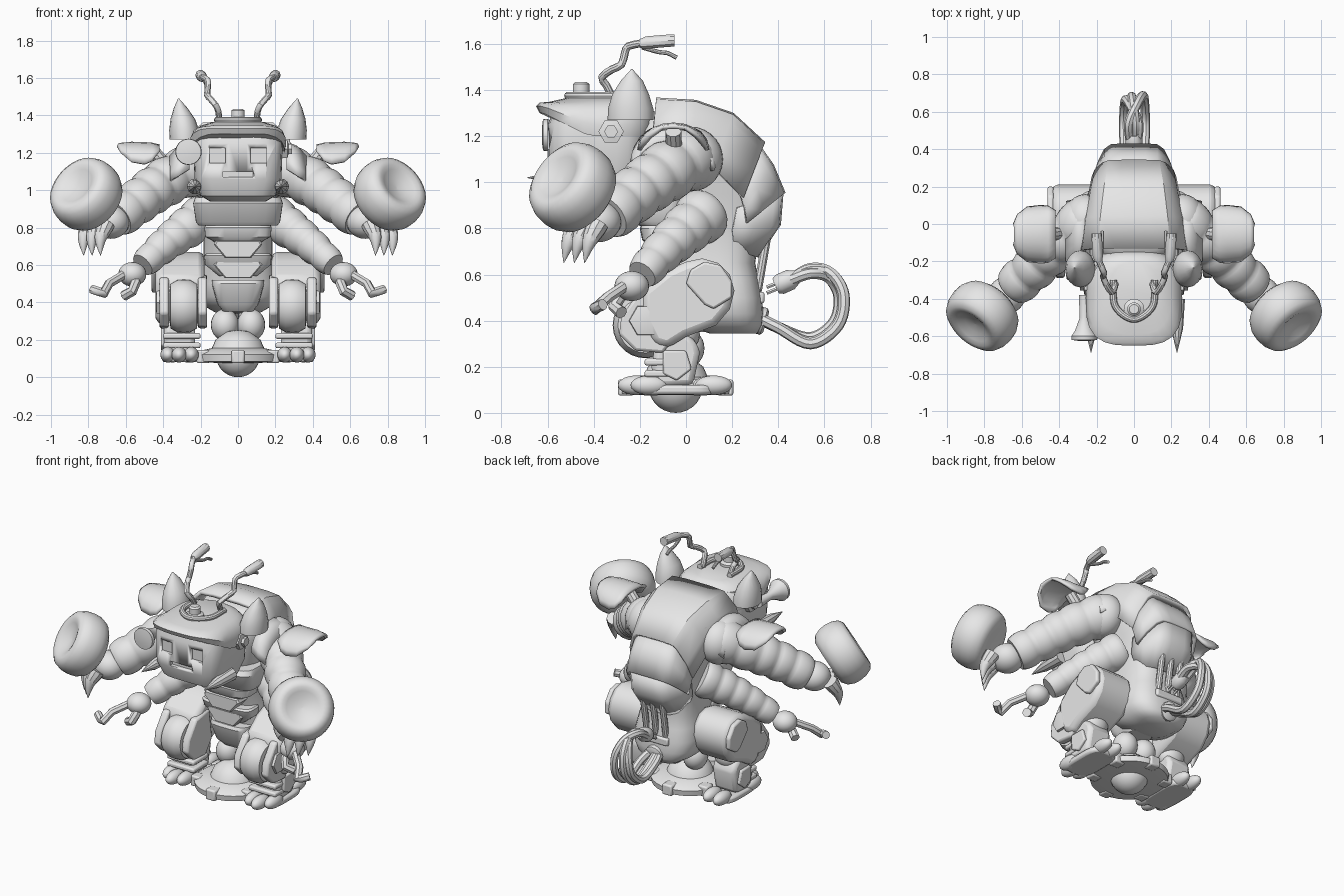
import bpy, bmesh, math
from mathutils import Vector as V

if "Cube" in bpy.data.objects:
    bpy.data.objects.remove(bpy.data.objects["Cube"])

grey = bpy.data.materials.new("light_grey")
grey.diffuse_color = (0.8, 0.8, 0.8, 1)
grey.use_nodes = True
grey.node_tree.nodes["Principled BSDF"].inputs["Base Color"].default_value = grey.diffuse_color


def make(name, bm, mirror=False, angle=35, bevel=0, thick=0):
    bmesh.ops.recalc_face_normals(bm, faces=bm.faces)
    me = bpy.data.meshes.new(name)
    bm.to_mesh(me)
    bm.free()
    me.shade_smooth()
    me.set_sharp_from_angle(angle=math.radians(angle))
    me.materials.append(grey)
    ob = bpy.data.objects.new(name, me)
    bpy.context.collection.objects.link(ob)
    if thick:
        m = ob.modifiers.new("thickness", 'SOLIDIFY')
        m.thickness, m.offset = thick, 0
    if bevel:
        m = ob.modifiers.new("rounding", 'BEVEL')
        m.width, m.segments = bevel, 2
    if mirror:
        m = ob.modifiers.new("mirror", 'MIRROR')
        m.use_mirror_merge = False
    return ob


def loft(name, rings, closed=True, **kw):
    bm = bmesh.new()
    rows = [[bm.verts.new(p) for p in r] for r in rings]
    n = len(rows[0])
    for a, b in zip(rows, rows[1:]):
        for i in range(n if closed else n - 1):
            bm.faces.new((a[i], a[(i + 1) % n], b[(i + 1) % n], b[i]))
    if closed:
        bm.faces.new(rows[0])
        bm.faces.new(rows[-1])
    return make(name, bm, **kw)


def circle(c, q, r, n, sx=1, sy=1):
    return [V(c) + q @ V((r * sx * math.cos(2 * math.pi * i / n), r * sy * math.sin(2 * math.pi * i / n), 0))
            for i in range(n)]


def lathe(name, c, axis, prof, n=28, **kw):
    q = V(axis).to_track_quat('Z', 'Y')
    return loft(name, [circle(V(c) + q @ V((0, 0, h)), q, max(r, .001), n) for r, h in prof], **kw)


def smooth(pts, k=6):
    p = [V(a) for a in pts]
    p = [2 * p[0] - p[1]] + p + [2 * p[-1] - p[-2]]
    out = []
    for i in range(1, len(p) - 2):
        a, b, c, d = p[i - 1:i + 3]
        for j in range(k):
            t = j / k
            out.append(.5 * (2 * b + (c - a) * t + (2 * a - 5 * b + 4 * c - d) * t * t
                             + (3 * b - a - 3 * c + d) * t ** 3))
    return out + [p[-2]]


def sweep(name, pts, radius, n=10, **kw):
    pts = [V(p) for p in pts]
    last, q, rings = None, None, []
    for i, p in enumerate(pts):
        t = (pts[min(i + 1, len(pts) - 1)] - pts[max(i - 1, 0)]).normalized()
        q = t.to_track_quat('Z', 'Y') if q is None else last.rotation_difference(t) @ q
        last = t
        r = radius(i / (len(pts) - 1)) if callable(radius) else radius
        rings.append(circle(p, q, r, n))
    return loft(name, rings, **kw)


def ball(name, c, s, **kw):
    bm = bmesh.new()
    bmesh.ops.create_uvsphere(bm, u_segments=24, v_segments=14, radius=1)
    for v in bm.verts:
        v.co = V(c) + V([a * b for a, b in zip(v.co, s)])
    return make(name, bm, **kw)


def prism(name, x0, x1, yz, **kw):
    return loft(name, [[(x, y, z) for y, z in yz] for x in (x0, x1)], **kw)


def box(name, c, s, **kw):
    y, z = s[1] / 2, s[2] / 2
    return prism(name, c[0] - s[0] / 2, c[0] + s[0] / 2,
                 [(c[1] + a * y, c[2] + b * z) for a, b in ((-1, -1), (1, -1), (1, 1), (-1, 1))], **kw)


def slab(z, yf, yb, w, e=4, n=32, lift=0):
    """Rounded rectangle at height z; lift raises its front edge."""
    out = []
    for i in range(n):
        a = 2 * math.pi * i / n
        c, s = math.cos(a), math.sin(a)
        k = (abs(c) ** e + abs(s) ** e) ** (-1 / e)
        y = (yf + yb) / 2 + s * k * (yb - yf) / 2
        out.append((c * k * w, y, z + lift * max(0, min(1, (-.42 - y) / .2))))
    return out


# Base: roller ball, disc and struts
ball("roller_ball", (0, -.045, .118), (.118,) * 3)
lathe("base_disc", (0, -.045, 0), (0, 0, 1), [(0, .075), (.18, .078), (.235, .085), (.24, .12), (.21, .14),
      (.14, .155), (.12, .2), (.06, .245), (0, .25)], n=32)
for i in range(6):
    a = math.pi * (i / 3 + .5)
    box("disc_lug", (.215 * math.cos(a), -.045 + .215 * math.sin(a), .11), (.07, .07, .07), bevel=.01)
ball("strut_joint", (.07, 0, .28), (.075, .08, .085), mirror=True)

# Torso, layered from pelvis to collar
loft("torso", [slab(*r, e=3) for r in ((.345, .1, .31, .12), (.38, .0, .33, .18), (.43, -.05, .335, .21),
     (.5, -.06, .33, .215), (.58, -.08, .315, .2), (.65, -.1, .3, .185), (.8, -.15, .32, .185), (.95, -.2, .36, .2),
     (1.1, -.24, .3, .23), (1.22, -.22, .24, .24), (1.31, -.15, .15, .19))], angle=60)
for name, r in {"chest_plate": ((.81, -.2, 0, .21), (.83, -.22, 0, .225), (.93, -.26, 0, .24), (.96, -.24, 0, .23)),
                "belly_plate": ((.72, -.16, 0, .12), (.75, -.19, 0, .175), (.8, -.2, 0, .18), (.82, -.19, 0, .17)),
                "waist_plate": ((.54, -.1, 0, .1), (.6, -.14, 0, .175), (.65, -.16, 0, .18), (.66, -.15, 0, .17)),
                "groin_cup": ((.35, -.07, .1, .08), (.39, -.11, .1, .11), (.5, -.14, .1, .14), (.52, -.13, .1, .14))
                }.items():
    loft(name, [slab(*a) for a in r])
# Tapered buckles under the belly and waist plates
for z, y in ((.68, -.175), (.57, -.14)):
    loft("belly_buckle", [[(x * k, yy, z + h * k) for x, h in ((-.12, .05), (.12, .05), (.13, .03), (.07, -.04),
         (-.07, -.04), (-.13, .03))] for k, yy in ((1, -.02), (1, y + .005), (.92, y - .005))], angle=20)


# Back armour plates: stations of (y, z, inward y, inward z, top half width, side half width, depth)
def plate(name, stations):
    rows = []
    for y, z, ny, nz, w, W, d in stations:
        half = [(W, d), (W - .015, d * .55), (w + .03, .035), (w, .006), (w * .5, 0)]
        half += [(-x, k) for x, k in reversed(half)]
        rows.append([(x, y + ny * k, z + nz * k) for x, k in half])
    loft(name, rows, closed=False, thick=.025)


plate("upper_back_shell", [(-.13, 1.355, -.1, -1, .185, .28, .16), (.04, 1.345, -.1, -1, .175, .26, .16),
      (.2, 1.29, -.35, -.93, .155, .24, .24), (.335, 1.165, -.35, -.93, .13, .215, .25)])
plate("middle_back_shell", [(.3, 1.17, -.3, -.9, .12, .21, .23), (.37, 1.07, -.5, -.8, .12, .205, .23),
      (.42, .95, -.75, -.6, .12, .195, .21)])
plate("lower_back_shell", [(.41, .95, -.95, -.3, .1, .185, .2), (.4, .82, -1, -.15, .1, .18, .2),
      (.305, .68, -.9, .3, .09, .15, .11)])
for x in (-.07, 0, .07):
    sweep("back_pipe", [(x, .36, .82), (x, .31, .53)], .02)
box("pipe_socket", (0, .31, .5), (.2, .06, .05), bevel=.01)

# Head with cut eyes and mouth
head = loft("head", [slab(*r, e=4.5) for r in ((.94, -.5, -.28, .15), (.97, -.56, -.22, .2), (1.06, -.6, -.18, .232),
            (1.25, -.6, -.17, .24), (1.32, -.57, -.18, .225))])
for name, c, s in (("eye_cutter", (.11, -.6, 1.185), (.085, .05, .08)),
                   ("mouth_cutter", (0, -.6, 1.085), (.16, .05, .03))):
    cut = box(name, c, s, mirror=c[0] > 0)
    cut.hide_render, cut.display_type = True, 'WIRE'
    m = head.modifiers.new(name, 'BOOLEAN')
    m.object, m.operation, m.solver = cut, 'DIFFERENCE', 'EXACT'
loft("cap", [slab(1.2, -.635, -.15, .25, e=3.2, lift=.1), slab(1.25, -.65, -.14, .258, e=3.2, lift=.08),
             slab(1.31, -.635, -.15, .24, e=3, lift=.035), slab(1.345, -.59, -.17, .2, e=2.7, lift=.005),
             slab(1.365, -.52, -.2, .13, e=2.3)], angle=40)
lathe("cap_button", (0, -.455, 1.34), (0, 0, 1), [(.055, 0), (.055, .04), (.036, .05), (.036, .085), (.025, .095)])
lathe("ear_bolt", (.235, -.325, 1.22), (1, 0, 0), [(.055, 0), (.055, .03), (.03, .035), (.03, .055)], n=6,
      mirror=True)
up = V((0, 0, 1)).to_track_quat('Z', 'Y')
loft("ear", [circle(c, up, 1, 16, a, b) for c, a, b in (((.285, -.24, 1.27), .08, .1), ((.288, -.24, 1.32), .08, .098),
     ((.295, -.24, 1.38), .066, .08), ((.307, -.235, 1.44), .036, .048), ((.318, -.235, 1.49), .003, .003))],
     mirror=True)
sweep("cheek_tusk", [(.23, -.4, 1.02), (.23, -.56, 1.02), (.23, -.69, 1.02)], lambda t: .042 * (1.02 - t * t),
      mirror=True)
lathe("horn_lamp", (-.265, -.6, 1.205), (0, -1, 0), [(.03, -.22), (.025, -.1), (.05, -.03), (.07, 0), (.068, .02),
      (.03, .025)])

# Handlebar antennae
sweep("handlebar_base", smooth([(-.11, -.3, 1.375), (-.1, -.44, 1.375), (0, -.51, 1.375), (.1, -.44, 1.375),
      (.11, -.3, 1.375)]), .018)
sweep("handlebar", smooth([(.1, -.32, 1.37), (.105, -.345, 1.42), (.12, -.365, 1.455), (.15, -.32, 1.49),
      (.165, -.28, 1.51), (.16, -.265, 1.56), (.165, -.25, 1.59), (.19, -.19, 1.603)], 2), .017, mirror=True)
sweep("grip", [(.19, -.2, 1.6), (.193, -.17, 1.606), (.2, -.06, 1.615), (.2, -.05, 1.615)],
      lambda t: .02 if t < .1 else .028, mirror=True)
sweep("brake_lever", smooth([(.18, -.19, 1.585), (.17, -.12, 1.565), (.17, -.08, 1.56), (.17, -.04, 1.54)], 3), .01,
      mirror=True)


# Segmented arms
def arm(name, pts, r0, r1, segs):
    k = 36 // (len(pts) - 1)
    sweep(name, smooth(pts, k), lambda t: (r0 + (r1 - r0) * t) * (.87 + .13 * abs(math.sin(math.pi * segs * t)) ** .6),
          n=20, angle=50, mirror=True)


arm("upper_arm", [(.24, .03, 1.12), (.4, -.1, 1.035), (.52, -.22, .95), (.65, -.34, .85)], .14, .115, 5)
arm("lower_arm", [(.17, .09, .87), (.29, -.01, .785), (.4, -.1, .7), (.51, -.19, .6)], .125, .075, 5)
ball("shoulder", (.26, .02, 1.1), (.12, .14, .14), mirror=True)


# Arched shells over the arm: sections of (x, half length in y, top, drop)
def arch(name, secs):
    loft(name, [[(x, -.055 + ry * math.cos(a), top - drop * (1 - math.sin(a)))
         for a in (math.pi * i / 10 for i in range(11))] for x, ry, top, drop in secs],
         closed=False, thick=.018, mirror=True)


arch("shoulder_collar", [(.26, .17, 1.25, .14), (.31, .18, 1.23, .15), (.36, .17, 1.18, .13)])
arch("shoulder_pad", [(.42, .12, 1.235, .03), (.46, .145, 1.245, .09), (.5, .148, 1.248, .11),
     (.57, .14, 1.25, .1), (.62, .1, 1.245, .05), (.64, .05, 1.24, .01)])
sweep("pad_mount", [(.36, -.05, 1.1), (.46, -.055, 1.22)], .035, mirror=True)

# Upper hands, claws and tyres
ball("upper_hand", (.68, -.38, .83), (.1, .1, .09), mirror=True)
for i in range(3):
    x, y = .705 + .045 * i, -.47 + .045 * i
    sweep("claw", smooth([(x, y, .82), (x + .03, y - .04, .74), (x + .03, y - .06, .65)], 4),
          lambda t: .046 * (1.02 - t ** 1.6), mirror=True)
lathe("tyre", (.81, -.49, .977), (.55, -.64, .5), [(0, -.09), (.1, -.105), (.145, -.105), (.178, -.08), (.196, -.04),
      (.2, 0), (.195, .045), (.178, .085), (.15, .105), (.125, .105), (.1, .095), (.06, .075), (0, .068)],
      n=32, mirror=True, angle=60)

# Lower hands and pincers
ball("lower_hand", (.565, -.235, .55), (.075, .075, .065), mirror=True)
sweep("long_pincer", [(.59, -.25, .56), (.69, -.34, .5), (.72, -.4, .445), (.735, -.395, .455), (.78, -.36, .47)],
      .025, n=8, mirror=True)
sweep("short_pincer", [(.55, -.25, .54), (.55, -.29, .5), (.565, -.31, .46), (.61, -.28, .435)], .028, n=8,
      mirror=True)

# Legs: thigh, fenders, front wheel, shin
prism("thigh", .18, .44, [(-.19, .53), (-.08, .62), (.0, .655), (.07, .67), (.14, .65), (.19, .6), (.21, .53),
      (.19, .45), (.13, .38), (0, .33), (-.08, .28), (-.14, .3), (-.19, .4)], bevel=.035, mirror=True)
for x in (.165, .37):
    prism("fender", x, x + .05, [(-.28, .42), (-.2, .53), (-.06, .55), (-.03, .35), (-.1, .26), (-.22, .27),
          (-.29, .34)], bevel=.012, mirror=True)
lathe("front_wheel", (.29, -.175, .38), (1, 0, 0), [(.05, -.05), (.09, -.075), (.12, -.07), (.14, -.035), (.143, 0),
      (.14, .035), (.12, .07), (.09, .075), (.05, .05)], mirror=True)
prism("hip_pad", .43, .462, [(0, .56), (.02, .62), (.08, .655), (.15, .64), (.2, .57), (.2, .5), (.12, .45),
      (.08, .47)], bevel=.01, mirror=True)
lathe("knee_pad", (.41, -.175, .4), (1, 0, 0), [(.075, 0), (.07, .025), (.045, .03)], n=6, mirror=True)
ball("knee_joint", (.3, -.02, .34), (.09, .08, .08), mirror=True)
prism("shin", .23, .395, [(-.13, .32), (.0, .35), (.05, .3), (.06, .26), (.03, .12), (-.13, .11), (-.15, .2)],
      bevel=.025, mirror=True)
prism("shin_pad", .385, .412, [(-.1, .27), (0, .27), (.025, .19), (-.04, .14), (-.1, .17)], bevel=.008, mirror=True)
for z in (.17, .22):
    box("ankle_band", (.3, -.1, z), (.2, .16, .03), bevel=.01, mirror=True)

# Feet
loft("foot", [[(.31 + x * .095, -.04 + y * .16, z) for x, y, _ in slab(0, -1, 1, 1)] for z in (.08, .12)],
     bevel=.012, mirror=True)
for x, y in ((.25, -.19), (.315, -.215), (.375, -.16), (.27, .11), (.35, .12)):
    ball("toe", (x, y, .12), (.04, .08, .042), mirror=True)

# Cable tail with plug
for k, dx in ((1, .055), (.86, -.05), (.97, -.015)):
    p = [(dx * .5, .3, .42), (dx, .4, .37)] + [(dx * s, .53 + (y - .53) * k, .48 + (z - .48) * k) for y, z, s in (
        (.54, .3, 1.1), (.66, .38, 1), (.685, .51, .8), (.63, .605, .2), (.54, .625, -.5))] + [(-dx * .4, .45, .575)]
    sweep("tail_cable", smooth(p), .025, n=8)
lathe("tail_socket", (0, .29, .41), (0, 1, -.3), [(.06, 0), (.06, .05), (.045, .06)], n=16)
lathe("plug", (0, .48, .59), (0, -.9, -.4), [(.03, 0), (.045, .03), (.045, .08), (.035, .1)], n=12)
for x in (-.022, .022):
    for z in (.525, .55):
        sweep("plug_prong", [(x, .4, z + .015), (x, .35, z - .005)], .009, n=6)
